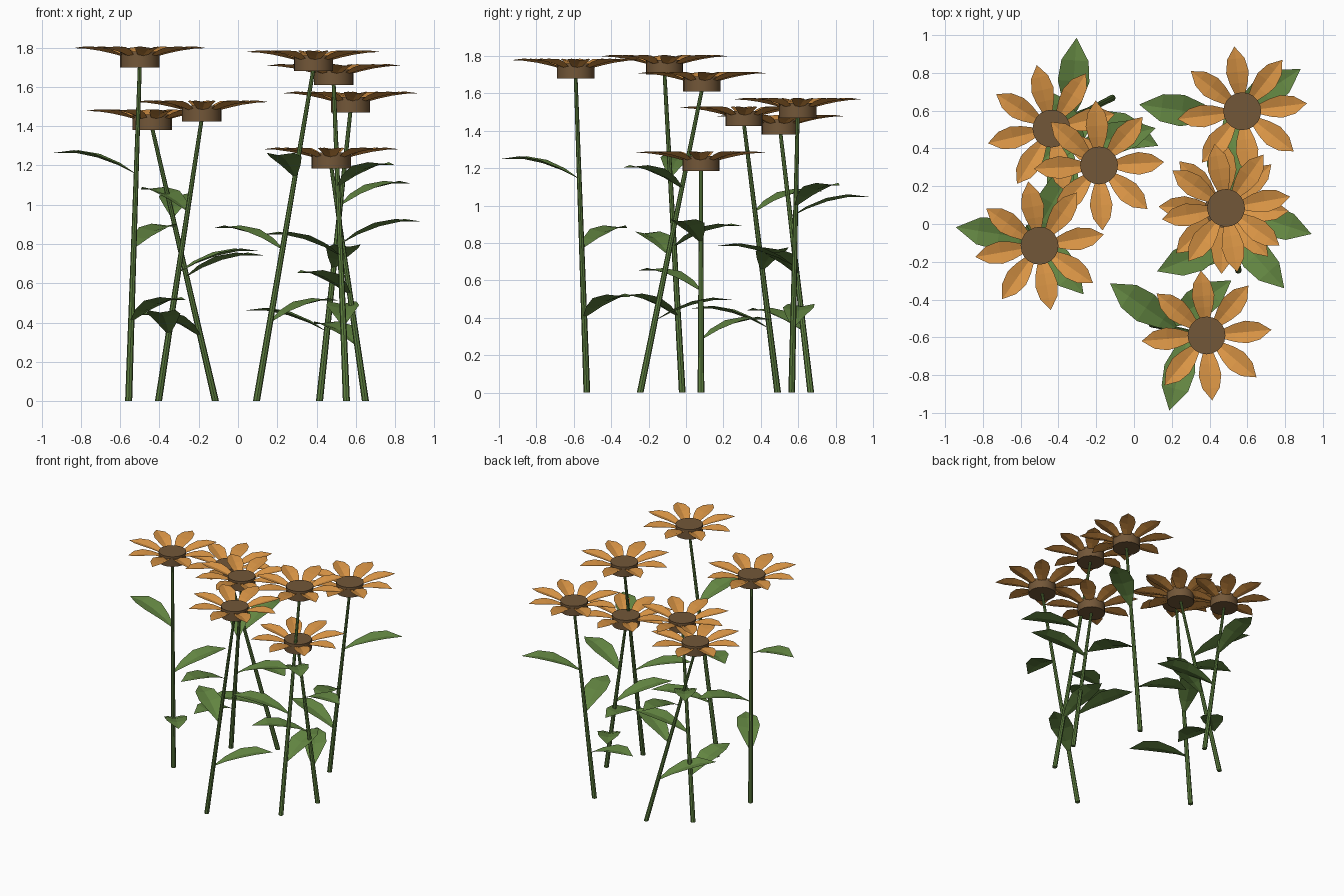
import bpy, bmesh
from math import radians, cos, sin, pi
from mathutils import Vector, Matrix

if "Cube" in bpy.data.objects:
    bpy.data.objects.remove(bpy.data.objects["Cube"])


def material(name, rgb):
    m = bpy.data.materials.new(name)
    m.diffuse_color = (*rgb, 1)
    m.use_nodes = True
    m.node_tree.nodes["Principled BSDF"].inputs["Base Color"].default_value = m.diffuse_color
    return m


GREEN = material("leaf_green", (0.127, 0.242, 0.055))
STEM = material("stem_green", (0.11, 0.21, 0.05))
ORANGE = material("petal_orange", (0.70, 0.30, 0.06))
BROWN = material("disc_brown", (0.17, 0.095, 0.04))

# (radius, half width, height, edge lift) sections from root to tip
LEAF = [(0.0, 0.008, 0.0, 0.0), (0.09, 0.05, 0.045, 0.012), (0.20, 0.084, 0.085, 0.018),
        (0.31, 0.072, 0.108, 0.014), (0.43, 0.0, 0.108, 0.0)]
PETAL = [(0.085, 0.025, 0.055, 0.006), (0.15, 0.048, 0.072, 0.016), (0.21, 0.060, 0.085, 0.018),
         (0.28, 0.046, 0.095, 0.011), (0.345, 0.0, 0.098, 0.0)]


def finish(bm, name, mat):
    me = bpy.data.meshes.new(name)
    bm.to_mesh(me)
    bm.free()
    me.materials.append(mat)
    ob = bpy.data.objects.new(name, me)
    bpy.context.collection.objects.link(ob)
    return ob


def blade(bm, sections, origin, degrees):
    """Folded, pointed blade growing from origin along the given heading."""
    mat = Matrix.Translation(origin) @ Matrix.Rotation(radians(degrees), 4, 'Z')
    rows = []
    for r, w, z, lift in sections[:-1]:
        rows.append([bm.verts.new(mat @ Vector(p)) for p in
                     ((r, -w, z + lift), (r, 0, z), (r, w, z + lift))])
    r, _, z, _ = sections[-1]
    tip = bm.verts.new(mat @ Vector((r, 0, z)))
    for a, b in zip(rows, rows[1:]):
        for i in (0, 1):
            bm.faces.new((a[i], b[i], b[i + 1], a[i + 1]))
    for i in (0, 1):
        bm.faces.new((rows[-1][i], tip, rows[-1][i + 1]))


def tube(bm, p0, p1, r0, r1, sides):
    """Capped tapered tube with level end rings."""
    ends = []
    for p, r in ((p0, r0), (p1, r1)):
        ends.append([bm.verts.new(p + Vector((r * cos(2 * pi * k / sides), r * sin(2 * pi * k / sides), 0)))
                     for k in range(sides)])
    for k in range(sides):
        j = (k + 1) % sides
        bm.faces.new((ends[0][k], ends[0][j], ends[1][j], ends[1][k]))
    bm.faces.new(ends[0][::-1])
    bm.faces.new(ends[1])


def flower(base, head, petal_turn, leaf_turn):
    base, head = Vector((*base, 0)), Vector(head)
    # stem
    bm = bmesh.new()
    tube(bm, base, head + Vector((0, 0, 0.01)), 0.018, 0.010, 8)
    finish(bm, "stem", STEM)
    # three leaves spiralling up the stem
    bm = bmesh.new()
    for i, f in enumerate((0.24, 0.46, 0.68)):
        blade(bm, LEAF, base.lerp(head, f), leaf_turn + 110.5 * i)
    finish(bm, "leaves", GREEN)
    # seed disc
    bm = bmesh.new()
    tube(bm, head, head + Vector((0, 0, 0.08)), 0.1, 0.1, 20)
    disc = finish(bm, "seed_disc", BROWN)
    for p in disc.data.polygons:
        p.use_smooth = len(p.vertices) == 4
    for e in disc.data.edges:
        a, b = (disc.data.vertices[v].co.z for v in e.vertices)
        e.use_edge_sharp = abs(a - b) < 0.001
    # ring of petals
    bm = bmesh.new()
    for k in range(8):
        blade(bm, PETAL, head, petal_turn + 45 * k)
    finish(bm, "petals", ORANGE)


# stem base, underside of head, petal heading, lowest leaf heading
FLOWERS = [
    ((-0.557, -0.02), (-0.50, -0.115, 1.70), 10, -50),
    ((-0.405, 0.49), (-0.185, 0.31, 1.425), 3, -97),
    ((-0.115, 0.667), (-0.437, 0.505, 1.38), 13, -135),
    ((0.094, -0.53), (0.384, -0.59, 1.68), 5, 35),
    ((0.415, 0.565), (0.573, 0.597, 1.47), 7, 172),
    ((0.552, -0.245), (0.487, 0.085, 1.61), 10, 91),
    ((0.649, 0.08), (0.475, 0.08, 1.185), -2, 121),
]
for f in FLOWERS:
    flower(*f)
